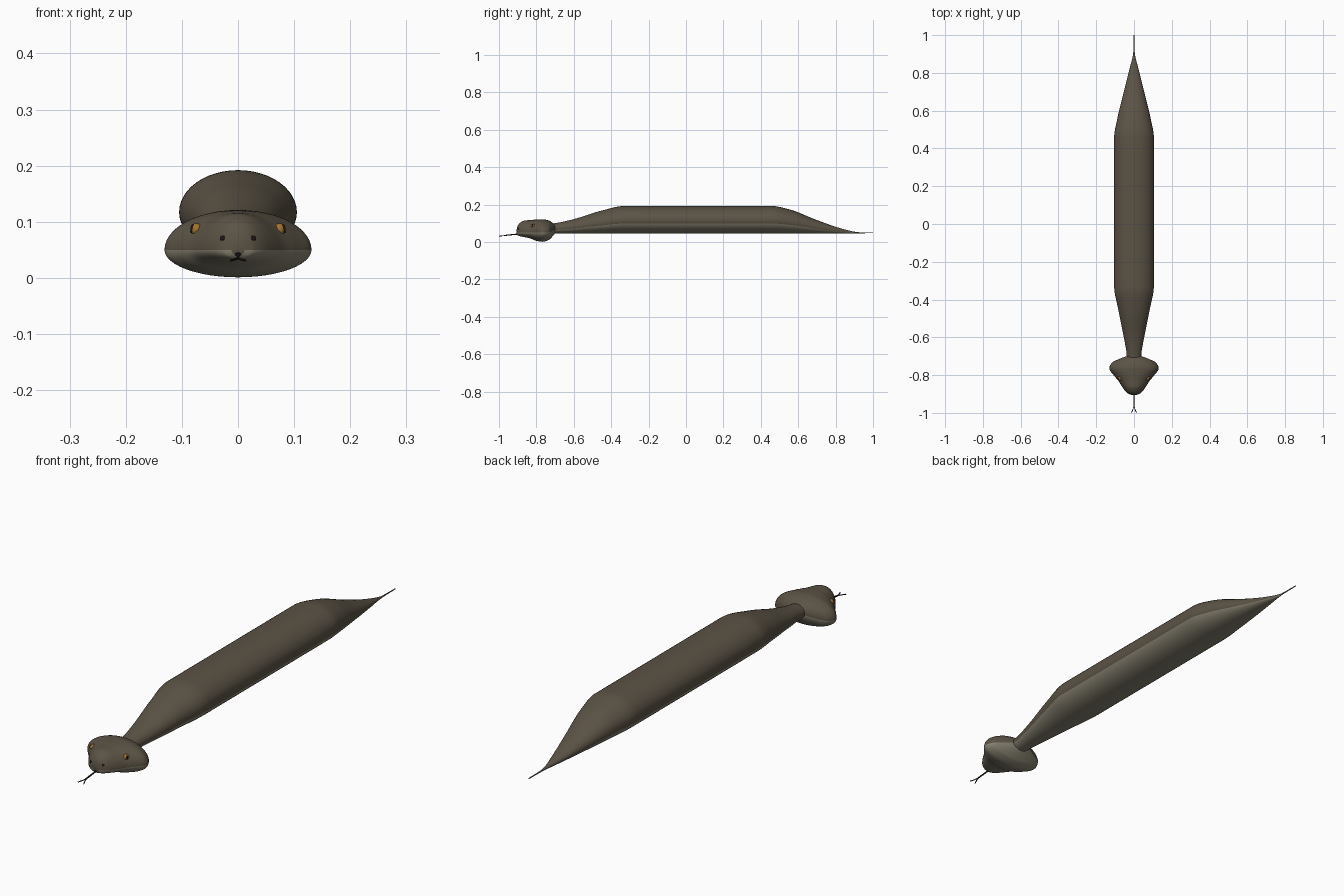
import bpy, bmesh, math
from mathutils import Vector
from mathutils.bvhtree import BVHTree

if "Cube" in bpy.data.objects:
    bpy.data.objects.remove(bpy.data.objects["Cube"])


def material(name, rgb):
    m = bpy.data.materials.new(name)
    m.use_nodes = True
    m.diffuse_color = (*rgb, 1)
    m.node_tree.nodes["Principled BSDF"].inputs["Base Color"].default_value = (*rgb, 1)
    return m


BROWN = material("olive brown", (0.105, 0.086, 0.06))
BELLY = material("pale belly", (0.23, 0.21, 0.155))
AMBER = material("amber eye", (0.36, 0.17, 0.03))
BLACK = material("near black", (0.012, 0.008, 0.007))


def smooth_sample(stations, steps):
    """Refine stations along y without overshooting the given values."""
    n = len(stations)

    def slope(i, k):
        a, b = stations[i], stations[i + 1]
        return (b[k] - a[k]) / (b[0] - a[0])

    def tangent(i, k):
        if i == 0 or i == n - 1:
            return slope(min(i, n - 2), k)
        s, t = slope(i - 1, k), slope(i, k)
        return 0 if s * t <= 0 else 2 * s * t / (s + t)

    out = []
    for i in range(n - 1):
        a, b = stations[i], stations[i + 1]
        h = b[0] - a[0]
        for j in range(steps):
            u = j / steps
            row = [a[0] + u * h]
            for k in range(1, len(a)):
                row.append((2*u**3 - 3*u*u + 1) * a[k] + (3*u*u - 2*u**3) * b[k]
                           + h * ((u**3 - 2*u*u + u) * tangent(i, k) + (u**3 - u*u) * tangent(i + 1, k)))
            out.append(row)
    return out + [list(stations[-1])]


def loft(name, stations, belly_angle, steps=6, sides=48):
    """Skin oval rings (y, half width, bottom, widest height, top); paint the underside."""
    bm = bmesh.new()
    rings = []
    for y, w, low, mid, high in smooth_sample(stations, steps):
        ring = []
        for i in range(sides):
            s = math.sin(math.tau * i / sides)
            z = mid + s * ((high - mid) if s > 0 else (mid - low))
            ring.append(bm.verts.new((w * math.cos(math.tau * i / sides), y, z)))
        rings.append(ring)
    for a, b in zip(rings, rings[1:]):
        for i in range(sides):
            j = (i + 1) % sides
            f = bm.faces.new((a[i], a[j], b[j], b[i]))
            f.material_index = int(math.sin(math.tau * (i + 0.5) / sides) < math.sin(belly_angle))
    bm.faces.new(rings[0])
    bm.faces.new(rings[-1])
    bmesh.ops.recalc_face_normals(bm, faces=bm.faces)
    for f in bm.faces:
        f.smooth = True
    tree = BVHTree.FromBMesh(bm)
    me = bpy.data.meshes.new(name)
    bm.to_mesh(me)
    bm.free()
    me.materials.append(BROWN)
    me.materials.append(BELLY)
    bpy.context.collection.objects.link(bpy.data.objects.new(name, me))
    return tree


def ball(name, loc, scale, mat, facing=None):
    bpy.ops.mesh.primitive_uv_sphere_add(segments=20, ring_count=12, radius=1, location=loc)
    o = bpy.context.object
    o.name = name
    o.scale = scale
    if facing:
        o.rotation_euler = facing.to_track_quat('X', 'Z').to_euler()
    o.data.materials.append(mat)
    bpy.ops.object.shade_smooth()


def tube(name, points, radius, mat):
    cu = bpy.data.curves.new(name, 'CURVE')
    cu.dimensions = '3D'
    cu.bevel_depth = radius
    cu.bevel_resolution = 2
    cu.use_fill_caps = True
    sp = cu.splines.new('POLY')
    sp.points.add(len(points) - 1)
    for p, co in zip(sp.points, points):
        p.co = (*co, 1)
    cu.materials.append(mat)
    bpy.context.collection.objects.link(bpy.data.objects.new(name, cu))


# Body with neck and thin tail
loft("body", [
    (-0.76, 0.036, 0.045, 0.068, 0.092),
    (-0.69, 0.039, 0.045, 0.072, 0.102),
    (-0.60, 0.054, 0.045, 0.082, 0.122),
    (-0.45, 0.084, 0.045, 0.104, 0.168),
    (-0.33, 0.105, 0.045, 0.117, 0.192),
    (0.46, 0.105, 0.045, 0.117, 0.192),
    (0.55, 0.090, 0.045, 0.108, 0.175),
    (0.70, 0.054, 0.045, 0.080, 0.117),
    (0.82, 0.024, 0.045, 0.060, 0.075),
    (0.90, 0.005, 0.045, 0.050, 0.055),
    (0.92, 0.003, 0.046, 0.049, 0.052),
    (1.00, 0.002, 0.047, 0.049, 0.051)], math.radians(-15), steps=8)

# Broad head with jowls
head = loft("head", [
    (-0.905, 0.012, 0.040, 0.050, 0.068),
    (-0.900, 0.028, 0.035, 0.050, 0.086),
    (-0.885, 0.046, 0.030, 0.050, 0.104),
    (-0.86, 0.064, 0.025, 0.050, 0.115),
    (-0.83, 0.083, 0.018, 0.050, 0.117),
    (-0.80, 0.108, 0.006, 0.050, 0.120),
    (-0.765, 0.131, 0.001, 0.050, 0.121),
    (-0.735, 0.118, 0.010, 0.052, 0.115),
    (-0.715, 0.080, 0.028, 0.058, 0.104),
    (-0.700, 0.040, 0.046, 0.068, 0.094)], 0)

# Eyes with upright pupils, and nostrils, set on the head surface
for side, s in (("left", 1), ("right", -1)):
    spot, normal, _, _ = head.ray_cast(Vector((s * 0.077, -2, 0.087)), Vector((0, 1, 0)))
    out = Vector((s * 0.85, -0.45, 0.2)).normalized()
    ball(side + "_eye", spot - out * 0.003, (0.010, 0.011, 0.011), AMBER, out)
    ball(side + "_pupil", spot + out * 0.0055, (0.003, 0.003, 0.008), BLACK, out)
    spot, normal, _, _ = head.ray_cast(Vector((s * 0.028, -2, 0.071)), Vector((0, 1, 0)))
    ball(side + "_nostril", spot, (0.002, 0.005, 0.005), BLACK, normal)
    # Forked tongue tips
    tube(side + "_tongue_tip", [(0, -0.965, 0.035), (s * 0.005, -0.98, 0.033), (s * 0.013, -0.999, 0.031)], 0.002, BLACK)

# Tongue stem and mouth opening
tube("tongue", [(0, -0.88, 0.044), (0, -0.92, 0.040), (0, -0.967, 0.035)], 0.003, BLACK)
ball("mouth_opening", (0, -0.903, 0.042), (0.006, 0.004, 0.004), BLACK)
